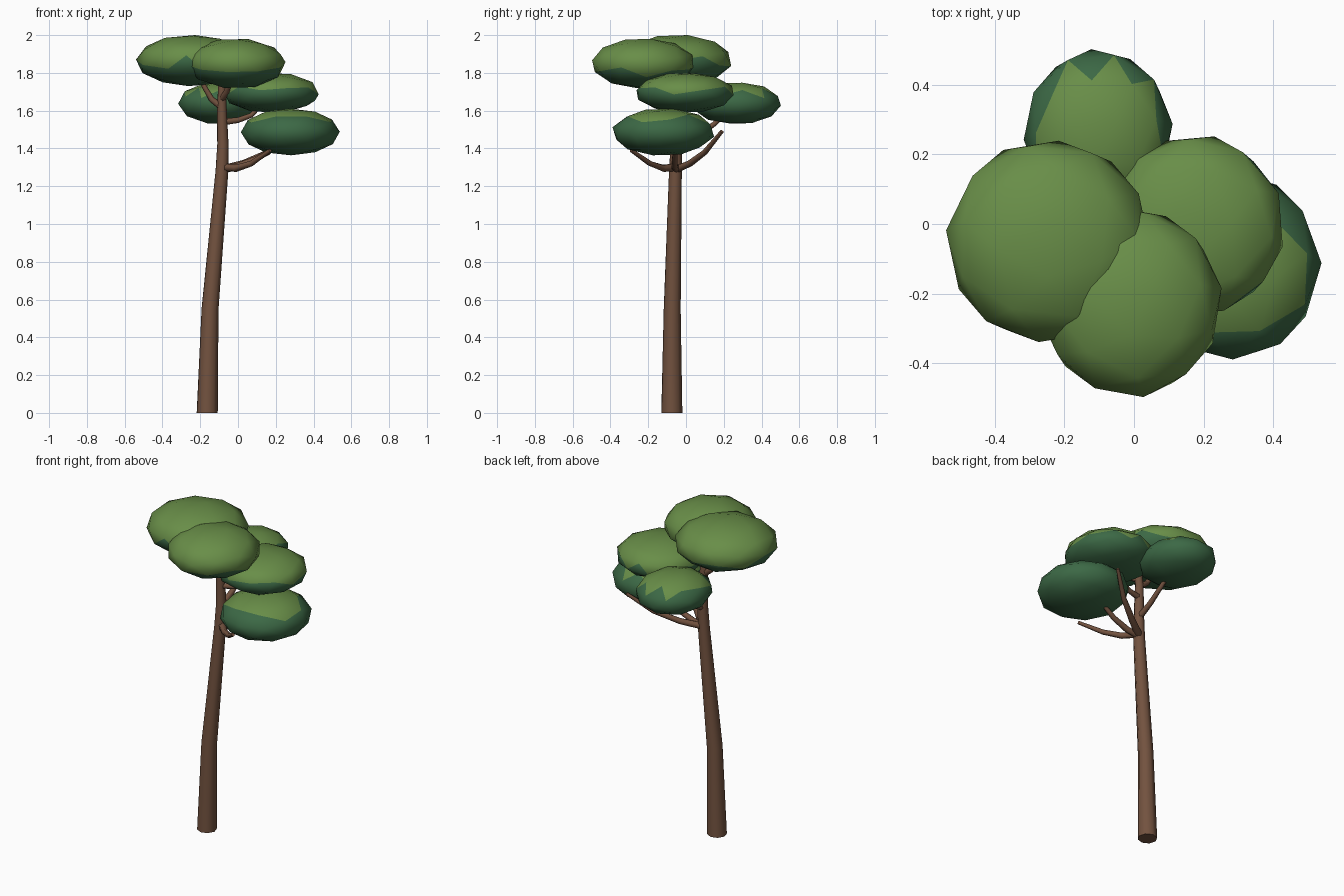
import bpy, bmesh, math
from mathutils import Vector, Matrix

if "Cube" in bpy.data.objects:
    bpy.data.objects.remove(bpy.data.objects["Cube"])


def material(name, color):
    m = bpy.data.materials.new(name)
    m.diffuse_color = (*color, 1)
    m.use_nodes = True
    m.node_tree.nodes["Principled BSDF"].inputs["Base Color"].default_value = m.diffuse_color
    return m


bark = material("bark", (0.17, 0.085, 0.05))
leaf_light = material("leaf_light", (0.14, 0.27, 0.065))
leaf_dark = material("leaf_dark", (0.045, 0.14, 0.06))


def finish(name, bm, mats):
    bmesh.ops.recalc_face_normals(bm, faces=bm.faces[:])
    me = bpy.data.meshes.new(name)
    bm.to_mesh(me)
    bm.free()
    for m in mats:
        me.materials.append(m)
    ob = bpy.data.objects.new(name, me)
    bpy.context.collection.objects.link(ob)
    return ob


def limb(name, path, sides=8):
    """Tapered tube through (x, y, z, radius) points, capped at both ends."""
    bm = bmesh.new()
    pts = [Vector(p[:3]) for p in path]
    rings = []
    for i, p in enumerate(pts):
        d = (pts[min(i + 1, len(pts) - 1)] - pts[max(i - 1, 0)]).normalized()
        if i == 0 and p.z == 0:
            d = Vector((0, 0, 1))
        u = d.cross(Vector((0.1, 1, 0.05))).normalized()
        v = d.cross(u)
        rings.append([bm.verts.new(p + path[i][3] * (u * math.cos(a) + v * math.sin(a)))
                      for a in (2 * math.pi * k / sides for k in range(sides))])
    for a, b in zip(rings, rings[1:]):
        for k in range(sides):
            f = bm.faces.new((a[k], a[(k + 1) % sides], b[(k + 1) % sides], b[k]))
            f.smooth = True
    bm.faces.new(rings[0])
    bm.faces.new(rings[-1])
    return finish(name, bm, [bark])


def leaf_clump(name, centre, size, turn, split):
    """Flattened ball, light on top and dark below the split height (-1 to 1)."""
    bm = bmesh.new()
    bmesh.ops.create_icosphere(bm, subdivisions=2, radius=1)
    bmesh.ops.rotate(bm, verts=bm.verts, matrix=Matrix.Rotation(0.35, 3, 'X') @ Matrix.Rotation(turn, 3, 'Z'))
    for f in bm.faces:
        f.smooth = True
        f.material_index = 0 if f.calc_center_median().z > split else 1
    bmesh.ops.scale(bm, vec=size, verts=bm.verts)
    bmesh.ops.translate(bm, vec=centre, verts=bm.verts)
    return finish(name, bm, [leaf_light, leaf_dark])


# Leaning trunk
limb("trunk", [(-0.163, -0.075, 0, 0.056), (-0.148, -0.073, 0.55, 0.045),
               (-0.085, -0.056, 1.28, 0.034), (-0.08, -0.052, 1.42, 0.03),
               (-0.085, -0.055, 1.62, 0.025), (-0.085, -0.07, 1.80, 0.018)])

# Branches
limb("low_front_branch", [(-0.08, -0.05, 1.30, 0.022), (-0.01, -0.12, 1.295, 0.019),
                          (0.07, -0.19, 1.32, 0.015), (0.17, -0.29, 1.39, 0.010)], 6)
limb("low_right_branch", [(-0.08, -0.05, 1.29, 0.022), (0.0, -0.06, 1.305, 0.019),
                          (0.10, -0.06, 1.345, 0.016), (0.22, -0.05, 1.42, 0.010)], 6)
limb("low_back_branch", [(-0.08, -0.05, 1.29, 0.022), (0.03, 0.02, 1.32, 0.019),
                         (0.16, 0.10, 1.38, 0.015), (0.28, 0.19, 1.49, 0.010)], 6)
limb("back_branch", [(-0.08, -0.05, 1.41, 0.02), (-0.08, 0.05, 1.46, 0.017),
                     (-0.08, 0.15, 1.53, 0.014), (-0.09, 0.22, 1.60, 0.010)], 6)
limb("mid_right_branch", [(-0.08, -0.05, 1.54, 0.018), (0.0, -0.04, 1.55, 0.015),
                          (0.07, -0.03, 1.575, 0.013), (0.15, -0.01, 1.66, 0.009)], 6)
limb("top_left_branch", [(-0.085, -0.055, 1.62, 0.02), (-0.14, -0.05, 1.66, 0.016),
                         (-0.18, -0.05, 1.73, 0.013), (-0.21, -0.05, 1.80, 0.009)], 6)
limb("top_front_branch", [(-0.085, -0.06, 1.66, 0.018), (-0.06, -0.12, 1.70, 0.015),
                          (-0.03, -0.18, 1.80, 0.010)], 6)

# Leaf clumps: centre, radii, turn, colour split
leaf_clump("top_left_leaves", (-0.245, -0.05, 1.865), (0.297, 0.297, 0.138), 0.2, -0.1)
leaf_clump("top_front_leaves", (-0.01, -0.225, 1.85), (0.265, 0.277, 0.135), 1.1, -0.3)
leaf_clump("mid_right_leaves", (0.175, -0.005, 1.695), (0.26, 0.265, 0.108), 0.7, 0.1)
leaf_clump("low_right_leaves", (0.277, -0.12, 1.487), (0.262, 0.275, 0.126), 1.6, 0.55)
leaf_clump("back_leaves", (-0.103, 0.265, 1.64), (0.215, 0.24, 0.113), 2.3, 0.5)
